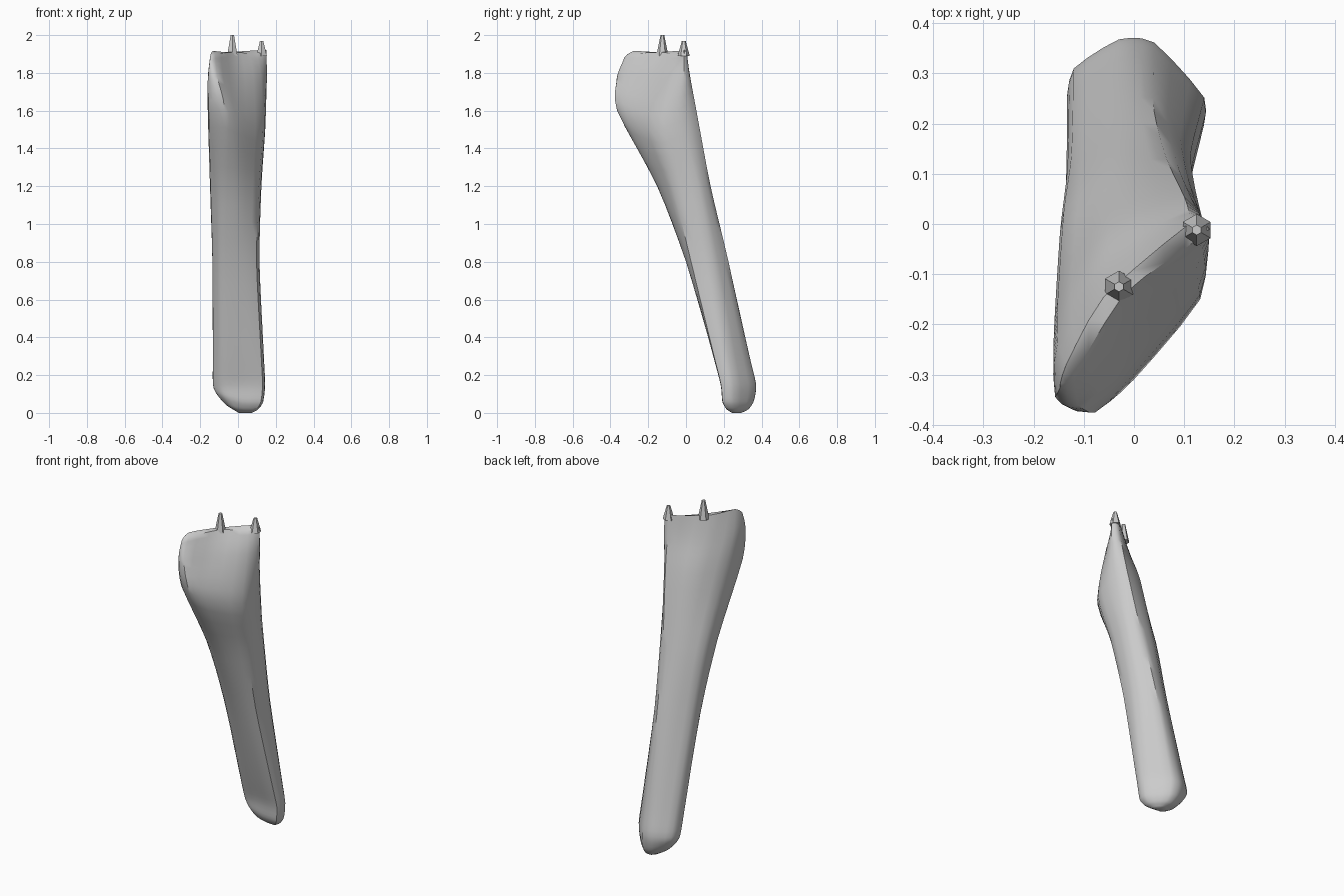
import bpy, bmesh, math
from mathutils import Vector

cube = bpy.data.objects.get("Cube")
if cube:
    bpy.data.objects.remove(cube)

grey = bpy.data.materials.new("plain grey")
grey.use_nodes = True
colour = (0.6, 0.6, 0.6, 1)
grey.diffuse_color = colour
grey.node_tree.nodes["Principled BSDF"].inputs["Base Color"].default_value = colour


def section(z, *xy):
    return [Vector((x, y, z)) for x, y in xy]


def blend(a, b, c, d, t, roundness):
    """Curve through b and c, from straight (0) to fully rounded (1)."""
    curve = 0.5 * (2 * b + (c - a) * t + (2 * a - 5 * b + 4 * c - d) * t * t
                   + (3 * b - a - 3 * c + d) * t ** 3)
    return b.lerp(c, t).lerp(curve, roundness)


def shrink(ring, centre, z, factor):
    """Smaller copy of a ring at height z, rising towards the right side."""
    out = [centre + (p - centre) * factor for p in ring]
    for p in out:
        p.z = z + max(0, -p.x) * .35
    return out


def lift(ring, amounts):
    for p, amount in zip(ring, amounts):
        p.z += amount


# Cross-sections of the shaft, from the rounded foot to the flared head
foot = section(0.15, (-.132, .24), (-.12, .31), (-.03, .368), (.04, .362),
               (.14, .252), (.13, .185), (.02, .19), (-.08, .198))
middle = section(0.8, (-.135, .06), (-.125, .135), (-.04, .205), (.04, .225),
                 (.113, .14), (.098, .027), (0, 0), (-.095, .008))
neck = section(1.2, (-.145, -.095), (-.14, .025), (-.04, .11), (.065, .13),
               (.123, .065), (.11, -.07), (.005, -.145), (-.085, -.15))
flare = section(1.6, (-.155, -.32), (-.152, -.15), (-.05, -.005), (.1, .055),
                (.145, -.02), (.132, -.15), (0, -.31), (-.07, -.365))
lift(flare, (0, 0, 0, 0, -.05, -.1, -.04, 0))
head = section(1.78, (-.157, -.345), (-.152, -.235), (-.055, -.085), (.11, .022),
               (.153, -.012), (.122, -.09), (-.008, -.22), (-.11, -.362))
rim = section(1.91, (-.148, -.328), (-.135, -.28), (-.06, -.145), (.11, 0),
              (.15, -.01), (.1, -.05), (-.02, -.14), (-.12, -.3))
lift(rim, (-.03, .005, 0, .01, .01, -.01, 0, -.01))
shin = [a.lerp(b, .25) for a, b in zip(foot, middle)]

core = Vector((.05, .265, 0))
rings = [shrink(foot, core, 0, .25), shrink(foot, core, .02, .62),
         shrink(foot, core, .06, .89), foot, shin, middle, neck, flare, head, rim]

# Densify along the length, then around each ring
dense = []
for i in range(len(rings) - 1):
    quad = [rings[max(0, min(len(rings) - 1, i + k))] for k in (-1, 0, 1, 2)]
    for s in range(4):
        dense.append([blend(*pts, s / 4, .7) for pts in zip(*quad)])
dense.append(rim)

bm = bmesh.new()
loops = []
for ring in dense:
    n = len(ring)
    loops.append([bm.verts.new(blend(ring[i - 1], ring[i], ring[(i + 1) % n],
                                     ring[(i + 2) % n], s / 3, .6))
                  for i in range(n) for s in range(3)])
for low, high in zip(loops, loops[1:]):
    for i in range(len(low)):
        bm.faces.new((low[i - 1], low[i], high[i], high[i - 1]))
caps = [bm.faces.new(loops[0]), bm.faces.new(loops[-1])]
bmesh.ops.triangulate(bm, faces=caps)
bmesh.ops.recalc_face_normals(bm, faces=bm.faces)


def finish(bm, name):
    mesh = bpy.data.meshes.new(name)
    bm.to_mesh(mesh)
    bm.free()
    mesh.materials.append(grey)
    obj = bpy.data.objects.new(name, mesh)
    bpy.context.collection.objects.link(obj)
    bpy.ops.object.select_all(action="DESELECT")
    obj.select_set(True)
    bpy.context.view_layer.objects.active = obj
    bpy.ops.object.shade_smooth_by_angle(angle=math.radians(40))


finish(bm, "shaft")


# Ragged splinters standing on the broken rim
def splinter(name, x, y, top, height):
    bm = bmesh.new()
    bmesh.ops.create_cone(bm, cap_ends=True, segments=6, radius1=.032,
                          radius2=.01, depth=height)
    for v in bm.verts:
        v.co += Vector((x, y, top - height / 2))
    finish(bm, name)


splinter("middle_splinter", -.03, -.125, 2.0, .11)
splinter("side_splinter", .125, -.012, 1.97, .08)
